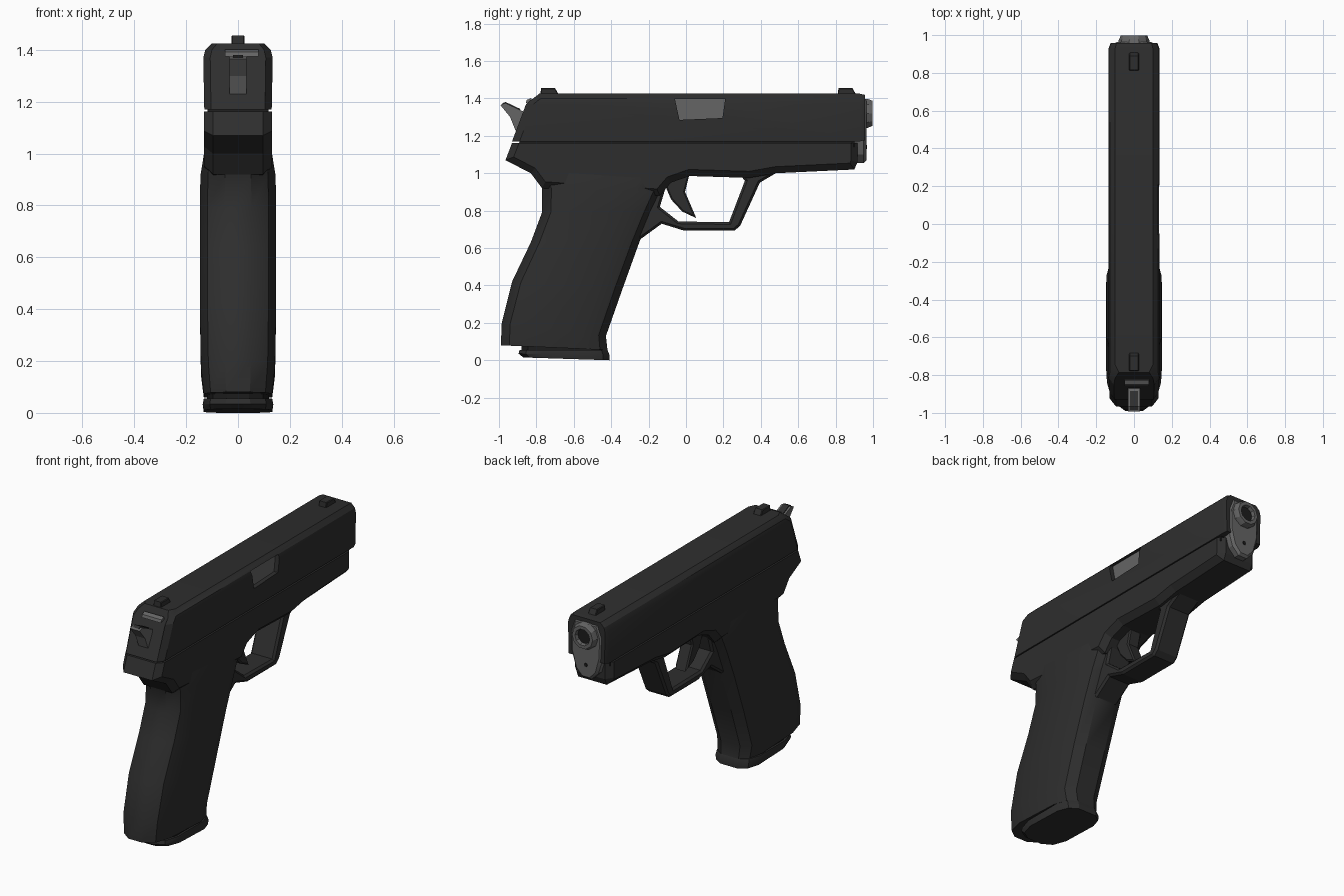
import bpy, bmesh, math

if "Cube" in bpy.data.objects:
    bpy.data.objects.remove(bpy.data.objects["Cube"])


def material(name, v):
    m = bpy.data.materials.new(name)
    m.diffuse_color = (v, v, v, 1)
    m.use_nodes = True
    m.node_tree.nodes["Principled BSDF"].inputs["Base Color"].default_value = m.diffuse_color
    return m


BLACK = material("matte black", 0.027)
DARK = material("dark hollow", 0.012)
STEEL = material("grey steel", 0.13)


def finish(name, bm, mat, smooth=25):
    bmesh.ops.recalc_face_normals(bm, faces=bm.faces)
    me = bpy.data.meshes.new(name)
    bm.to_mesh(me)
    bm.free()
    me.materials.append(mat)
    ob = bpy.data.objects.new(name, me)
    bpy.context.collection.objects.link(ob)
    bpy.ops.object.select_all(action='DESELECT')
    ob.select_set(True)
    bpy.context.view_layer.objects.active = ob
    if smooth:
        bpy.ops.object.shade_smooth_by_angle(angle=math.radians(smooth))
    return ob


def loft(name, rings, mat, smooth=25):
    """Skin closed rings of equal length and cap both ends."""
    bm = bmesh.new()
    vs = [[bm.verts.new(p) for p in r] for r in rings]
    n = len(vs[0])
    for a, b in zip(vs, vs[1:]):
        for i in range(n):
            bm.faces.new((a[i], a[(i + 1) % n], b[(i + 1) % n], b[i]))
    bm.faces.new(vs[0])
    bm.faces.new(vs[-1])
    return finish(name, bm, mat, smooth)


def plate(name, pts, x0, x1, mat, chamfer=0, keep_above=9):
    """Extrude a (y, z) outline from x0 to x1, chamfering the rims below a height."""
    bm = bmesh.new()
    a = [bm.verts.new((x0, y, z)) for y, z in pts]
    b = [bm.verts.new((x1, y, z)) for y, z in pts]
    n = len(pts)
    caps = [bm.faces.new(a), bm.faces.new(b)]
    for i in range(n):
        bm.faces.new((a[i], a[(i + 1) % n], b[(i + 1) % n], b[i]))
    bmesh.ops.recalc_face_normals(bm, faces=bm.faces)
    if chamfer:
        rim = [e for f in caps for e in f.edges
               if min(v.co.z for v in e.verts) < keep_above]
        bmesh.ops.bevel(bm, geom=rim, offset=chamfer, segments=1, affect='EDGES')
    return finish(name, bm, mat, 0)


def mirror(half):
    return half + [(-x, z) for x, z in reversed(half)]


# slide: chamfered section swept along y, rear face slanted
section = mirror([(0.13, 1.17), (0.134, 1.37), (0.126, 1.4), (0.1, 1.425)])


def rear(z):
    return -0.93 + (z - 1.17) * 0.375 + max(0, z - 1.37) * 0.9


slide = loft("slide", [
    [(x * 0.8, rear(z), z) for x, z in section],
    [(x, rear(z) + 0.04, z) for x, z in section],
    [(x, 0.93, z) for x, z in section],
    [(x * 0.93, 0.957, 1.3 + (z - 1.3) * 0.95) for x, z in section]], BLACK)

# ejection port cut into the right side, with the chamber behind it
port = [(-0.06, 1.4), (-0.035, 1.285), (0.195, 1.295), (0.21, 1.4)]
cutter = plate("port_cutter", port, 0.1, 0.2, DARK)
cutter.hide_render = True
mod = slide.modifiers.new("port", 'BOOLEAN')
mod.operation = 'DIFFERENCE'
mod.object = cutter
mod.solver = 'EXACT'
bpy.context.view_layer.objects.active = slide
bpy.ops.object.modifier_apply(modifier=mod.name)
bpy.data.objects.remove(cutter)
plate("chamber", port, 0.07, 0.106, STEEL)

# narrow rail that leaves a groove between slide and frame
plate("rail", [(-0.9, 1.14), (0.9, 1.14), (0.9, 1.2), (-0.88, 1.2)], -0.118, 0.118, DARK)

# frame with the tail over the grip
plate("frame", [(-0.93, 1.162), (-0.965, 1.07), (-0.83, 1.0), (-0.77, 0.92),
                (-0.14, 0.88), (-0.08, 0.95), (0.02, 0.985), (0.34, 0.975),
                (0.48, 1.0), (0.9, 1.02), (0.917, 1.06), (0.917, 1.162)],
      -0.131, 0.131, BLACK, 0.035, 1.15)


# grip: rounded rings leaning backward
def grip_ring(yb, zb, yf, zf, w):
    half = [(0.35, 0), (0.8, 0.08), (1, 0.26), (1, 0.78), (0.82, 0.93), (0.45, 1)]
    return [(k * w, yb + (yf - yb) * t, zb + (zf - zb) * t)
            for k, t in mirror(half)]


loft("grip", [grip_ring(*s) for s in [
    (-0.99, 0.08, -0.42, 0.055, 0.132), (-0.985, 0.2, -0.428, 0.13, 0.143),
    (-0.93, 0.42, -0.34, 0.38, 0.147), (-0.83, 0.63, -0.25, 0.63, 0.147),
    (-0.77, 0.79, -0.18, 0.8, 0.147), (-0.77, 0.92, -0.13, 0.9, 0.145),
    (-0.82, 1.02, -0.08, 0.97, 0.13), (-0.8, 1.1, -0.08, 1.1, 0.11)]], BLACK, 35)

# magazine base under the grip
loft("magazine_neck", [grip_ring(-0.88, 0.03, -0.43, 0.03, 0.12),
                       grip_ring(-0.88, 0.1, -0.43, 0.1, 0.12)], DARK)
loft("magazine_base", [grip_ring(-0.87, 0.015, -0.41, 0.0, 0.132),
                       grip_ring(-0.895, 0.035, -0.41, 0.03, 0.136),
                       grip_ring(-0.89, 0.055, -0.42, 0.055, 0.132)], BLACK)

# trigger guard as one open strip
plate("trigger_guard", [
    (-0.28, 0.62), (-0.24, 0.65), (-0.13, 0.73), (-0.01, 0.693), (0.26, 0.693),
    (0.29, 0.72), (0.395, 0.95), (0.48, 1.0), (0.28, 1.0), (0.315, 0.96),
    (0.23, 0.738), (-0.04, 0.742), (-0.14, 0.82), (-0.11, 0.92), (-0.2, 0.92)],
      -0.08, 0.08, BLACK, 0.012)

# trigger
plate("trigger", [(-0.11, 0.93), (-0.09, 1.0), (0.02, 1.0), (-0.005, 0.9),
                  (0.055, 0.76), (-0.02, 0.795), (-0.08, 0.86)],
      -0.04, 0.04, BLACK, 0.008)

# sights
for name, y in (("rear_sight", -0.78), ("front_sight", 0.81)):
    plate(name, [(y, 1.41), (y + 0.005, 1.455), (y + 0.08, 1.455), (y + 0.105, 1.41)],
          -0.026, 0.026, BLACK, 0.004)

# hammer and the worn edge above it
plate("hammer", [(-0.993, 1.365), (-0.965, 1.375), (-0.87, 1.33), (-0.86, 1.22),
                 (-0.912, 1.23), (-0.94, 1.3)], -0.032, 0.032, STEEL)
plate("hammer_top", [(-0.985, 1.373), (-0.965, 1.381), (-0.885, 1.343), (-0.89, 1.335)],
      -0.02, 0.02, BLACK)
plate("rear_edge", [(-0.857, 1.375), (-0.851, 1.392), (-0.828, 1.402), (-0.82, 1.385)],
      -0.05, 0.08, STEEL)

# muzzle face
face = mirror([(0.03, 1.055), (0.075, 1.1), (0.105, 1.2), (0.108, 1.33), (0.08, 1.4)])
loft("muzzle_plate", [[(x, 0.9, z) for x, z in face],
                      [(x, 0.95, z) for x, z in face],
                      [(x * 0.85, 0.964, 1.25 + (z - 1.25) * 0.93) for x, z in face]],
     STEEL)


# barrel tip with a recessed bore
def circle(r, y, z, n=10):
    return [(r * math.cos(math.tau * i / n), y, z + r * math.sin(math.tau * i / n))
            for i in range(n)]


loft("barrel", [circle(0.082, 0.92, 1.32), circle(0.082, 0.97, 1.32),
                circle(0.07, 0.998, 1.32), circle(0.05, 0.998, 1.32),
                circle(0.044, 0.972, 1.32)], STEEL)
loft("bore", [circle(0.044, 0.968, 1.32), circle(0.046, 0.977, 1.32)], DARK)
loft("recoil_rod_hole", [circle(0.012, 0.96, 1.14, 6), circle(0.012, 0.967, 1.14, 6)], DARK)
